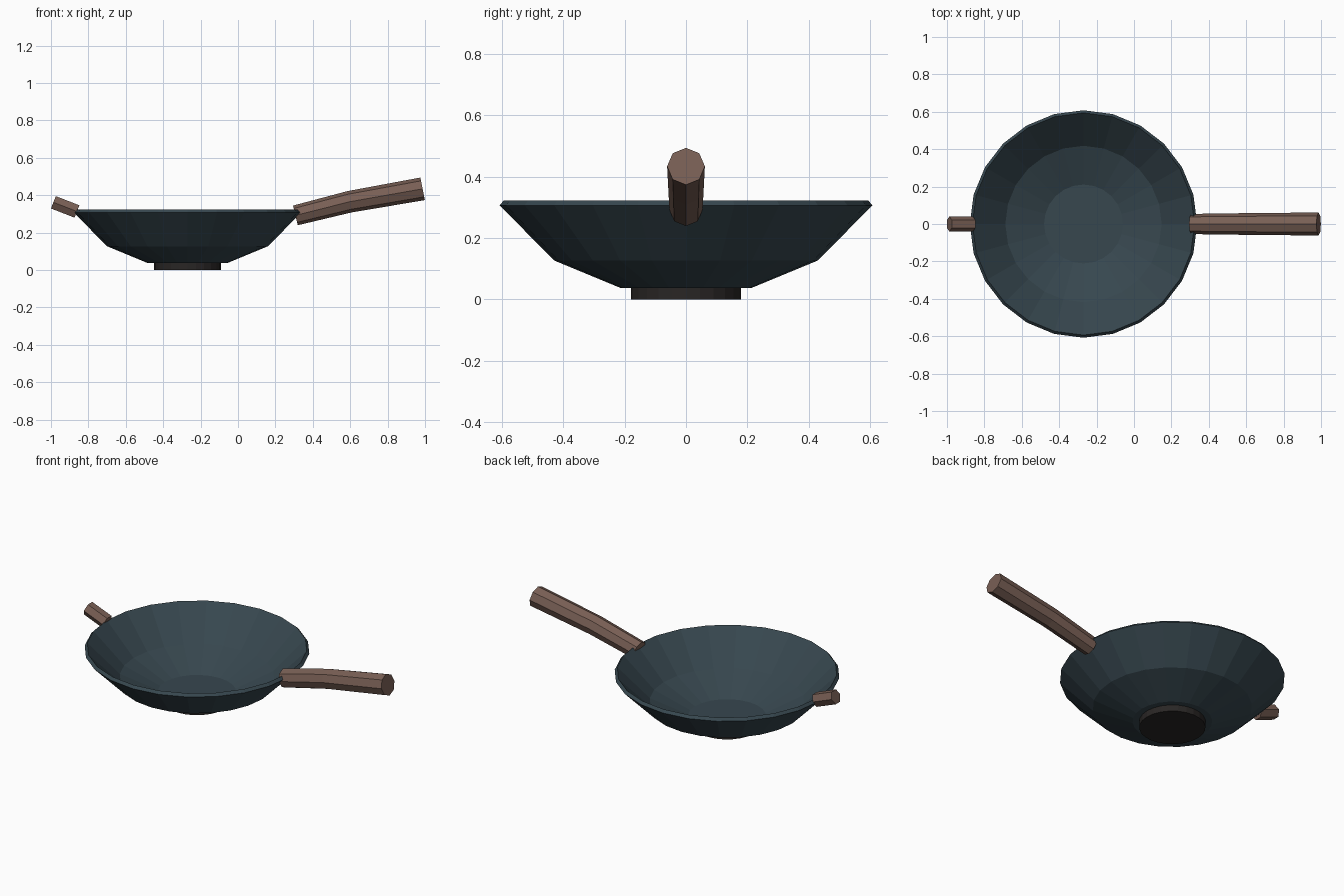
import bpy, bmesh
from math import cos, sin, pi, atan2
from mathutils import Vector

if "Cube" in bpy.data.objects:
    bpy.data.objects.remove(bpy.data.objects["Cube"])


def material(name, rgb):
    m = bpy.data.materials.new(name)
    m.diffuse_color = (*rgb, 1)
    m.use_nodes = True
    m.node_tree.nodes["Principled BSDF"].inputs["Base Color"].default_value = m.diffuse_color
    return m


def skin(name, rings, mat):
    """Bridge successive vertex rings and close both ends."""
    bm = bmesh.new()
    loops = [[bm.verts.new(p) for p in ring] for ring in rings]
    n = len(loops[0])
    for a, b in zip(loops, loops[1:]):
        for i in range(n):
            j = (i + 1) % n
            bm.faces.new((a[i], a[j], b[j], b[i]))
    bm.faces.new(loops[0][::-1])
    bm.faces.new(loops[-1])
    bmesh.ops.recalc_face_normals(bm, faces=bm.faces)
    me = bpy.data.meshes.new(name)
    bm.to_mesh(me)
    bm.free()
    me.materials.append(mat)
    ob = bpy.data.objects.new(name, me)
    bpy.context.collection.objects.link(ob)
    return ob


def lathe(name, profile, mat, sides=24, cx=-0.27):
    rings = [[(cx + r * cos(2 * pi * i / sides), r * sin(2 * pi * i / sides), z)
              for i in range(sides)] for r, z in profile]
    return skin(name, rings, mat)


def grip(name, path, sides, mat):
    """Bar along (x, z, radius, tilt) stations, with a corner on each y side."""
    rings = []
    for x, z, r, tilt in path:
        up = Vector((-sin(tilt), 0, cos(tilt)))
        side = Vector((0, 1, 0))
        rings.append([Vector((x, 0, z)) + r * (cos(2 * pi * i / sides) * side
                      + sin(2 * pi * i / sides) * up) for i in range(sides)])
    return skin(name, rings, mat)


iron = material("iron", (0.038, 0.063, 0.078))
wood = material("wood", (0.19, 0.115, 0.09))
dark = material("dark_base", (0.022, 0.019, 0.018))

# bowl: outer wall, rim, inner wall
lathe("wok_bowl", [(0.215, 0.038), (0.43, 0.127), (0.608, 0.307), (0.594, 0.323),
                   (0.418, 0.146), (0.211, 0.058)], iron)

# foot under the bowl
lathe("base_ring", [(0.179, 0.0), (0.179, 0.04)], dark)

# long octagonal handle with a slight bend
grip("long_handle", [(0.307, 0.292, 0.054, 0.24), (0.597, 0.365, 0.058, 0.22),
                     (0.987, 0.434, 0.0615, 0.2)], 8, wood)

# short hexagonal helper handle
t = atan2(0.05, -0.127) - pi
grip("helper_handle", [(-0.861, 0.313, 0.041, t), (-0.987, 0.362, 0.041, t)], 6, wood)
